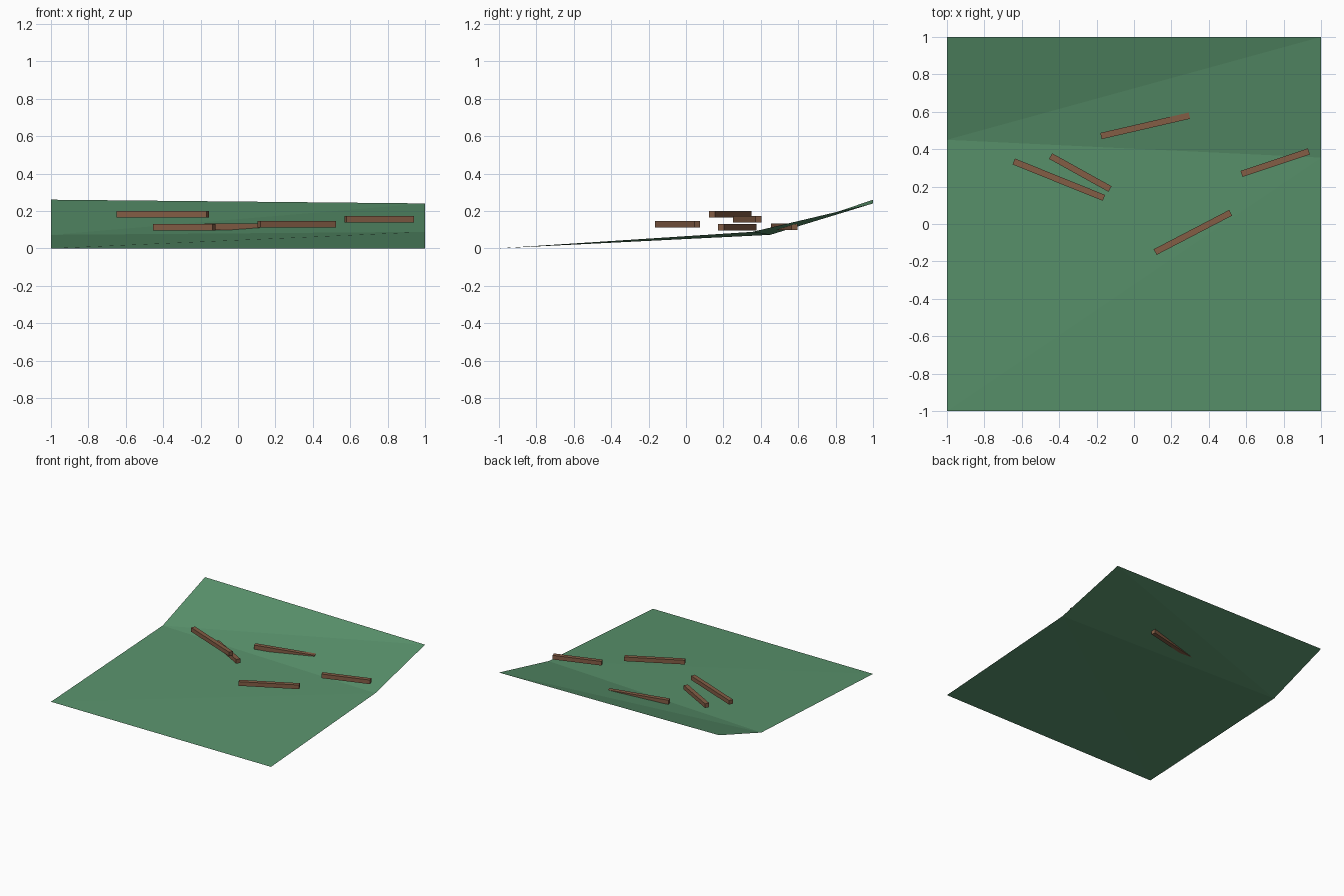
import bpy, bmesh
from math import radians

if "Cube" in bpy.data.objects:
    bpy.data.objects.remove(bpy.data.objects["Cube"])


def material(name, rgb):
    m = bpy.data.materials.new(name)
    m.diffuse_color = (*rgb, 1)
    m.use_nodes = True
    m.node_tree.nodes["Principled BSDF"].inputs["Base Color"].default_value = m.diffuse_color
    return m


green = material("grass green", (0.10, 0.29, 0.15))
brown = material("wood brown", (0.23, 0.11, 0.06))


def finish(bm, name, mat):
    mesh = bpy.data.meshes.new(name)
    bm.to_mesh(mesh)
    bm.free()
    mesh.materials.append(mat)
    ob = bpy.data.objects.new(name, mesh)
    bpy.context.collection.objects.link(ob)
    return ob


# Folded ground sheet: three rows of left/right points, each panel split on a diagonal
rows = [((-1, -1, 0), (1, -1, 0)),
        ((-1, 0.45, 0.072), (1, 0.355, 0.088)),
        ((-1, 1, 0.26), (1, 1, 0.24))]
bm = bmesh.new()
verts = [[bm.verts.new(p) for p in row] for row in rows]
for (a, b), (d, c) in zip(verts, verts[1:]):
    bm.faces.new((a, b, c))
    bm.faces.new((a, c, d))
finish(bm, "ground_sheet", green)

# Level wooden logs: centre, length, heading in degrees
logs = [((-0.402, 0.237, 0.183), 0.52, -22),
        ((-0.287, 0.275, 0.113), 0.363, -29),
        ((0.315, -0.045, 0.129), 0.455, 27.5),
        ((0.755, 0.328, 0.156), 0.379, 18.5),
        ((0.06, 0.525, 0.115), 0.485, 13)]
for i, (centre, length, heading) in enumerate(logs, 1):
    bm = bmesh.new()
    bmesh.ops.create_cube(bm, size=1)
    bmesh.ops.scale(bm, vec=(length, 0.034, 0.034), verts=bm.verts)
    log = finish(bm, f"log_{i}", brown)
    log.location = centre
    log.rotation_euler.z = radians(heading)
